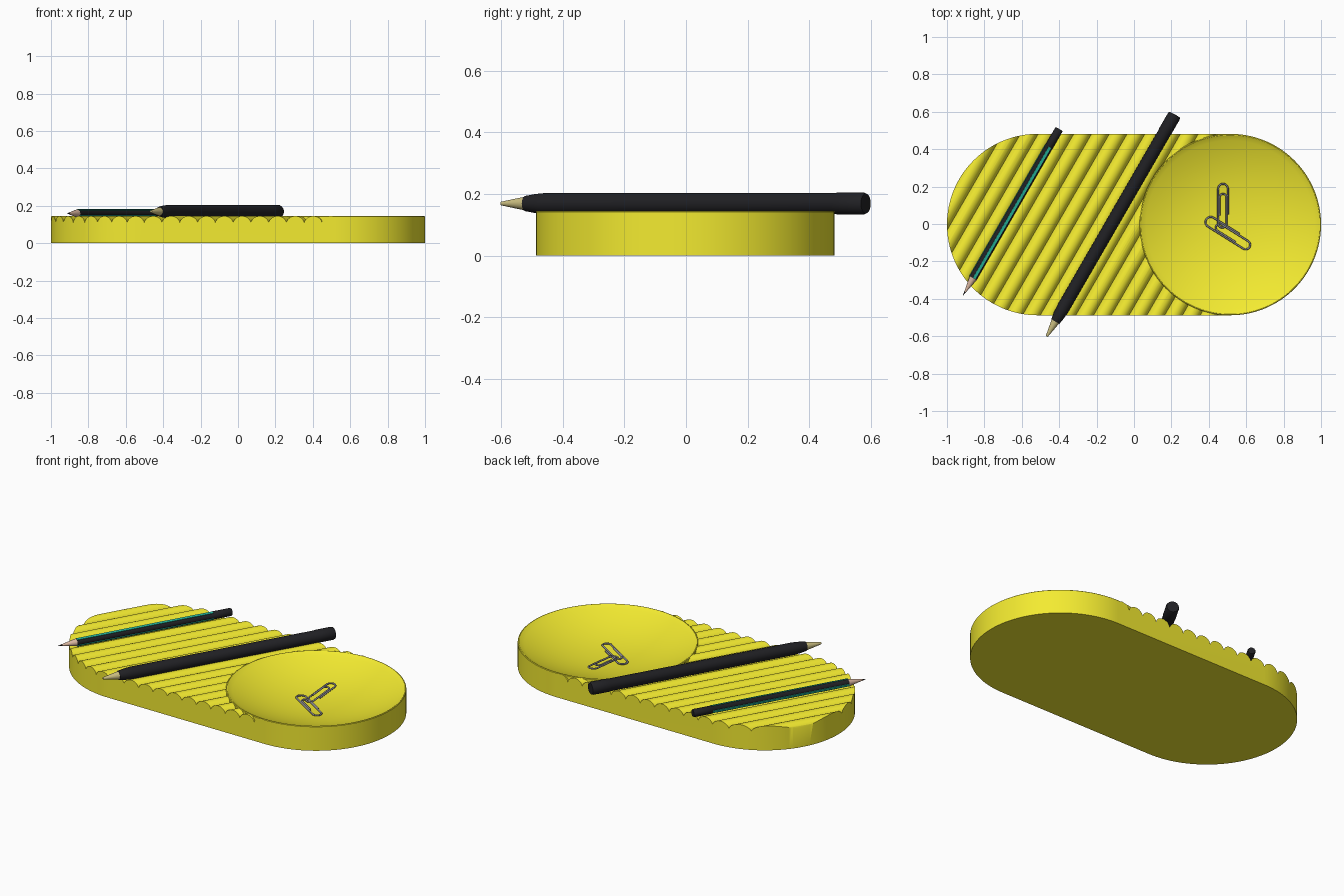
import bpy, bmesh
from math import sin, cos, pi, radians, sqrt
from mathutils import Matrix, Vector

if "Cube" in bpy.data.objects:
    bpy.data.objects.remove(bpy.data.objects["Cube"])

A = radians(60)                      # direction of grooves and pens
R, CX, CY, H = 0.485, 0.515, -0.003, 0.145
PITCH, U0, RIDGE = 0.0823, -0.108, 0.035


def mat(name, col):
    m = bpy.data.materials.new(name)
    m.diffuse_color = (*col, 1)
    m.use_nodes = True
    m.node_tree.nodes["Principled BSDF"].inputs["Base Color"].default_value = m.diffuse_color
    return m


yellow = mat("yellow", (0.90, 0.83, 0.03))
black = mat("black", (0.015, 0.015, 0.018))
gold = mat("gold", (0.60, 0.52, 0.22))
wood = mat("wood", (0.72, 0.48, 0.36))
green = mat("green", (0.02, 0.50, 0.36))
steel = mat("steel", (0.28, 0.28, 0.30))


def finish(name, bm, m, matrix=None, angle=35):
    bmesh.ops.recalc_face_normals(bm, faces=bm.faces)
    me = bpy.data.meshes.new(name)
    bm.to_mesh(me)
    bm.free()
    ob = bpy.data.objects.new(name, me)
    bpy.context.collection.objects.link(ob)
    if matrix:
        ob.matrix_world = matrix
    if m:
        me.materials.append(m)
    smooth(me, angle)
    return ob


def smooth(me, angle=35):
    me.polygons.foreach_set("use_smooth", [True] * len(me.polygons))
    me.set_sharp_from_angle(angle=radians(angle))


def lathe(name, prof, m, matrix, n=32):
    bm = bmesh.new()
    rings = []
    for r, z in prof:
        if r == 0:
            rings.append([bm.verts.new((0, 0, z))])
        else:
            rings.append([bm.verts.new((r * cos(2 * pi * i / n), r * sin(2 * pi * i / n), z))
                          for i in range(n)])
    for a, b in zip(rings, rings[1:]):
        for i in range(n):
            q = [a[i % len(a)], a[(i + 1) % len(a)], b[(i + 1) % len(b)], b[i % len(b)]]
            bm.faces.new(list(dict.fromkeys(q)))
    return finish(name, bm, m, matrix)


def prism(name, pts, vec, m):
    bm = bmesh.new()
    f = bm.faces.new([bm.verts.new(p) for p in pts])
    ext = bmesh.ops.extrude_face_region(bm, geom=[f], use_keep_orig=True)
    vs = [g for g in ext["geom"] if isinstance(g, bmesh.types.BMVert)]
    bmesh.ops.translate(bm, verts=vs, vec=vec)
    return finish(name, bm, m)


# ridged pen rest: scalloped profile extruded along the groove direction
d = Vector((cos(A), sin(A), 0))
side = Vector((sin(A), -cos(A), 0))
w = PITCH / 2
rad = (w * w + RIDGE * RIDGE) / (2 * RIDGE)
prof, STEPS = [], 12
for k in range(-11, 10):
    for j in range(STEPS):
        t = -w + PITCH * (0.5 - 0.5 * cos(pi * j / STEPS))
        prof.append((U0 + PITCH * k + w + t, H - rad + sqrt(max(rad * rad - t * t, 0))))
uend = U0 + PITCH * 10
prof += [(uend, H - RIDGE), (uend, 0), (prof[0][0], 0)]
rest = prism("pen_rest", [side * u - d * 1.3 + Vector((0, 0, z)) for u, z in prof],
             d * 2.6, yellow)

# outline of the rest: rounded left end, hollow where the dish sits
N = 64
out = [(-CX + R * cos(pi / 2 + pi * i / N), CY + R * sin(pi / 2 + pi * i / N)) for i in range(N + 1)]
out += [(CX + R * cos(1.5 * pi - pi * i / N), CY + R * sin(1.5 * pi - pi * i / N)) for i in range(N + 1)]
cut = prism("outline_cutter", [(x, y, -0.1) for x, y in out], (0, 0, 0.4), None)
mod = rest.modifiers.new("trim", "BOOLEAN")
mod.operation, mod.object, mod.solver = "INTERSECT", cut, "EXACT"
dg = bpy.context.evaluated_depsgraph_get()
trimmed = bpy.data.meshes.new_from_object(rest.evaluated_get(dg))
rest.modifiers.clear()
rest.data = trimmed
smooth(trimmed)
bpy.data.objects.remove(cut)

# round dish with a shallow bowl
RB, DEPTH = 0.474, 0.098
bowl = [(RB * i / 20, H - 0.003 - DEPTH * (1 - (i / 20) ** 2.2)) for i in range(21)]
lathe("dish", [(0, 0), (R, 0), (R, H - 0.003), (R - 0.003, H), (RB + 0.004, H)] + bowl[::-1],
      yellow, Matrix.Translation((CX, CY, 0)), 2 * N)


def along(x, y, z):
    # local z runs along the grooves, local y is up
    m = Matrix((-side, (0, 0, 1), d)).transposed().to_4x4()
    m.translation = (x, y, z)
    return m


# pen
P = along(-0.467, -0.602, 0.169)
lathe("pen_tip", [(0, 0), (0.006, 0.002), (0.014, 0.045), (0.023, 0.095), (0, 0.095)], gold, P)
lathe("pen_body", [(0, 0.093), (0.025, 0.093), (0.031, 0.13), (0.0345, 0.17), (0.0345, 1.26),
                   (0.036, 1.265), (0.036, 1.36), (0.032, 1.37), (0, 1.372)], black, P)

# pencil
Q = along(-0.915, -0.384, 0.159)
lathe("pencil_lead", [(0, 0), (0.005, 0.025), (0, 0.025)], black, Q, 24)
lathe("pencil_wood", [(0.005, 0.025), (0.021, 0.11), (0, 0.11)], wood, Q, 24)
lathe("pencil_body", [(0, 0.109), (0.021, 0.109), (0.021, 0.92), (0.022, 0.922),
                      (0.022, 1.025), (0.019, 1.03), (0, 1.03)], black, Q, 24)
for i, a in enumerate((15, 135, 255)):
    bm = bmesh.new()
    bmesh.ops.create_cube(bm, size=1, matrix=Matrix.Translation((0, 0.020, 0.515))
                          @ Matrix.Diagonal((0.015, 0.005, 0.81, 1)))
    finish(f"pencil_stripe_{i}", bm, green, Q @ Matrix.Rotation(radians(a), 4, "Z"))


def clip(name, L, W, matrix):
    # one wire bent through three nested loops
    def bend(x, y, r, s):
        return [(x + r * cos(s * pi * i / 10), y + r * sin(s * pi * i / 10)) for i in range(11)]
    a = W / 2
    b, c = a * 0.86, a * 0.72
    path = [(a, -L * 0.2)] + bend(0, L / 2 - a, a, 1)
    path += [(-a + 2 * b - b - b * cos(pi * i / 10), -L / 2 + b - b * sin(pi * i / 10))
             for i in range(11)]
    path += bend(-a + 2 * b - c, L * 0.27 - c, c, 1)
    path += [(-a + 2 * b - 2 * c, -L * 0.22)]
    cu = bpy.data.curves.new(name, "CURVE")
    cu.dimensions = "3D"
    cu.bevel_depth, cu.bevel_resolution, cu.use_fill_caps = 0.005, 2, True
    sp = cu.splines.new("POLY")
    sp.points.add(len(path) - 1)
    for i, (p, (x, y)) in enumerate(zip(sp.points, path)):
        p.co = (x, y, 0.006 * i / len(path), 1)
    cu.materials.append(steel)
    ob = bpy.data.objects.new(name, cu)
    bpy.context.collection.objects.link(ob)
    ob.matrix_world = matrix


# paper clips lying in the dish
clip("paper_clip_a", 0.235, 0.052, Matrix.Translation((0.476, 0.098, 0.068))
     @ Matrix.Rotation(radians(5), 4, "X"))
clip("paper_clip_b", 0.275, 0.056, Matrix.Translation((0.503, -0.048, 0.056))
     @ Matrix.Rotation(radians(58), 4, "Z"))
